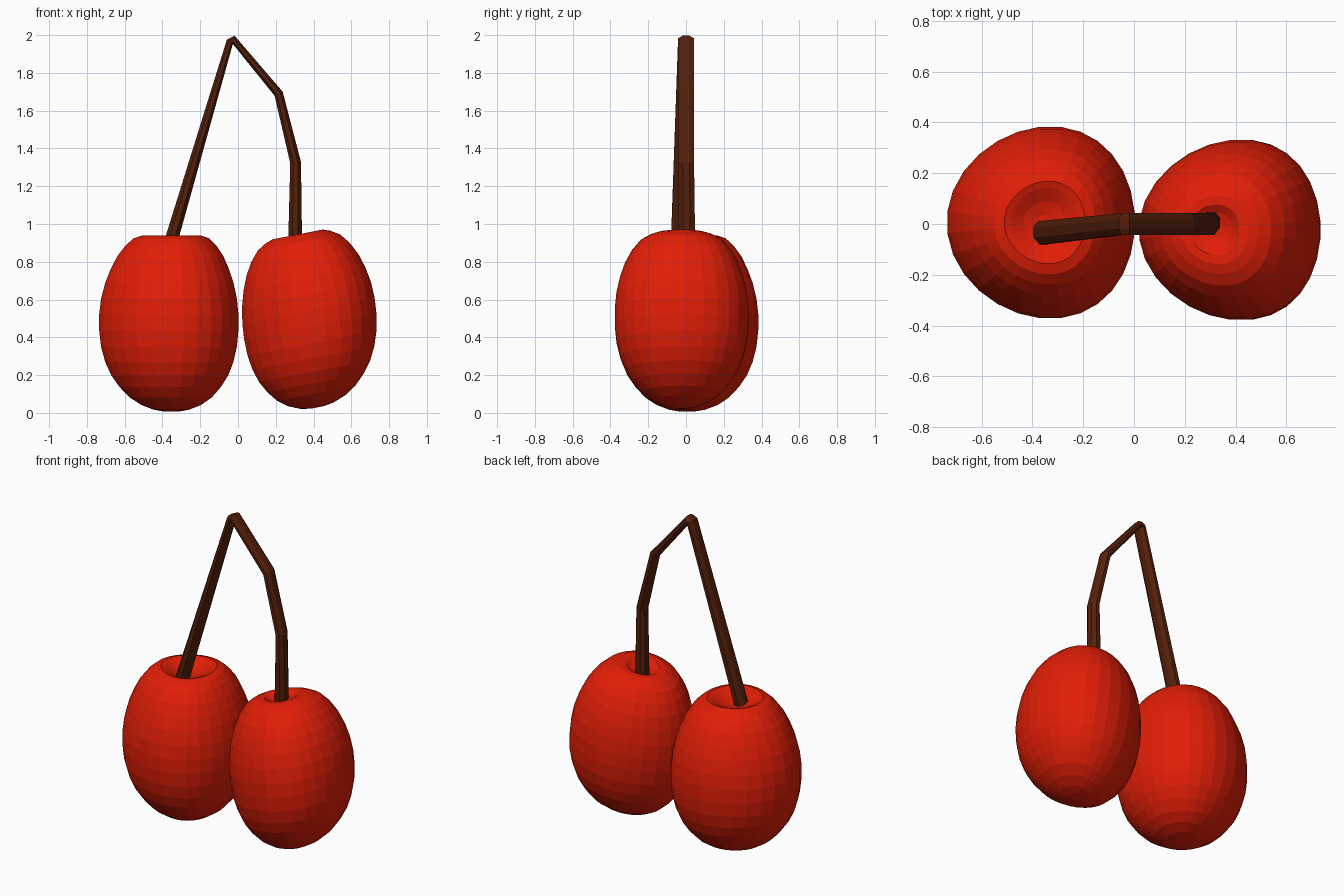
import bpy, bmesh
from math import sin, cos, pi, radians
from mathutils import Vector

cube = bpy.data.objects.get("Cube")
if cube:
    bpy.data.objects.remove(cube)


def material(name, color):
    m = bpy.data.materials.new(name)
    m.use_nodes = True
    m.diffuse_color = (*color, 1)
    m.node_tree.nodes["Principled BSDF"].inputs["Base Color"].default_value = (*color, 1)
    return m


def loft(name, rings, sides, mat, skew=0):
    """Skin rings (centre, in-plane radius, depth radius, tilt); skew makes them egg-shaped."""
    bm = bmesh.new()
    loops = []
    for centre, rx, ry, tilt in rings:
        u = Vector((cos(radians(tilt)), 0, sin(radians(tilt))))
        v = Vector((0, 1, 0))
        turns = [2 * pi * (i + 0.5) / sides for i in range(sides)]
        loops.append([bm.verts.new(Vector(centre) + u * rx * (cos(a) + skew * sin(a) ** 2)
                                   + v * ry * sin(a)) for a in turns])
    for low, high in zip(loops, loops[1:]):
        for i in range(sides):
            j = (i + 1) % sides
            bm.faces.new((low[i], low[j], high[j], high[i]))
    bm.faces.new(loops[0][::-1])
    bm.faces.new(loops[-1])
    bmesh.ops.recalc_face_normals(bm, faces=bm.faces)
    mesh = bpy.data.meshes.new(name)
    bm.to_mesh(mesh)
    bm.free()
    mesh.materials.append(mat)
    ob = bpy.data.objects.new(name, mesh)
    bpy.context.collection.objects.link(ob)


red = material("cherry red", (0.76, 0.013, 0.002))
brown = material("stem brown", (0.09, 0.014, 0.003))

# Fruit body: relative radius and height from the base to below the shoulder
BODY = [(0.1, -1), (0.25, -0.98), (0.43, -0.925), (0.59, -0.84), (0.73, -0.72),
        (0.84, -0.59), (0.92, -0.44), (0.975, -0.27), (1, -0.08), (1, 0.1),
        (0.975, 0.28), (0.92, 0.46), (0.845, 0.62)]
# Shoulder, rim and shallow stem dimple of each fruit
WIDE_TOP = [(0.76, 0.76), (0.65, 0.88), (0.54, 0.96), (0.43, 0.99), (0.36, 0.97),
            (0.22, 0.91), (0.08, 0.88)]
NARROW_TOP = [(0.745, 0.76), (0.62, 0.875), (0.49, 0.935), (0.38, 0.965), (0.28, 0.965),
              (0.19, 0.92), (0.08, 0.89)]


def fruit(name, top, centre, rx, ry, half_height, tilt, lean, bow, skew):
    """Rings tilt about the depth axis while their centres lean and bow sideways."""
    axis = Vector((-sin(radians(lean)), 0, cos(radians(lean)))) * half_height
    side = Vector((bow, 0, 0))
    loft(name, [(Vector(centre) + axis * h + side * h * h, r * rx, r * ry, tilt)
                for r, h in BODY + top], 28, red, skew)


fruit("right_cherry", WIDE_TOP, (-0.367, 0.006, 0.475), 0.371, 0.379, 0.468,
      0, 0, 0.015, 0.1)
fruit("left_cherry", NARROW_TOP, (0.378, -0.023, 0.495), 0.359, 0.356, 0.469,
      11, 6.5, -0.012, 0.13)

# One bent stem joining both fruits
loft("stem", [
    ((-0.375, -0.036, 0.84), 0.039, 0.05, -16),
    ((-0.043, 0, 1.965), 0.021, 0.046, -35),
    ((-0.022, 0, 1.974), 0.025, 0.046, -100),
    ((0.215, 0, 1.69), 0.026, 0.046, -153),
    ((0.305, 0, 1.325), 0.031, 0.046, -173),
    ((0.302, 0.005, 0.84), 0.041, 0.048, -180),
], 8, brown)
